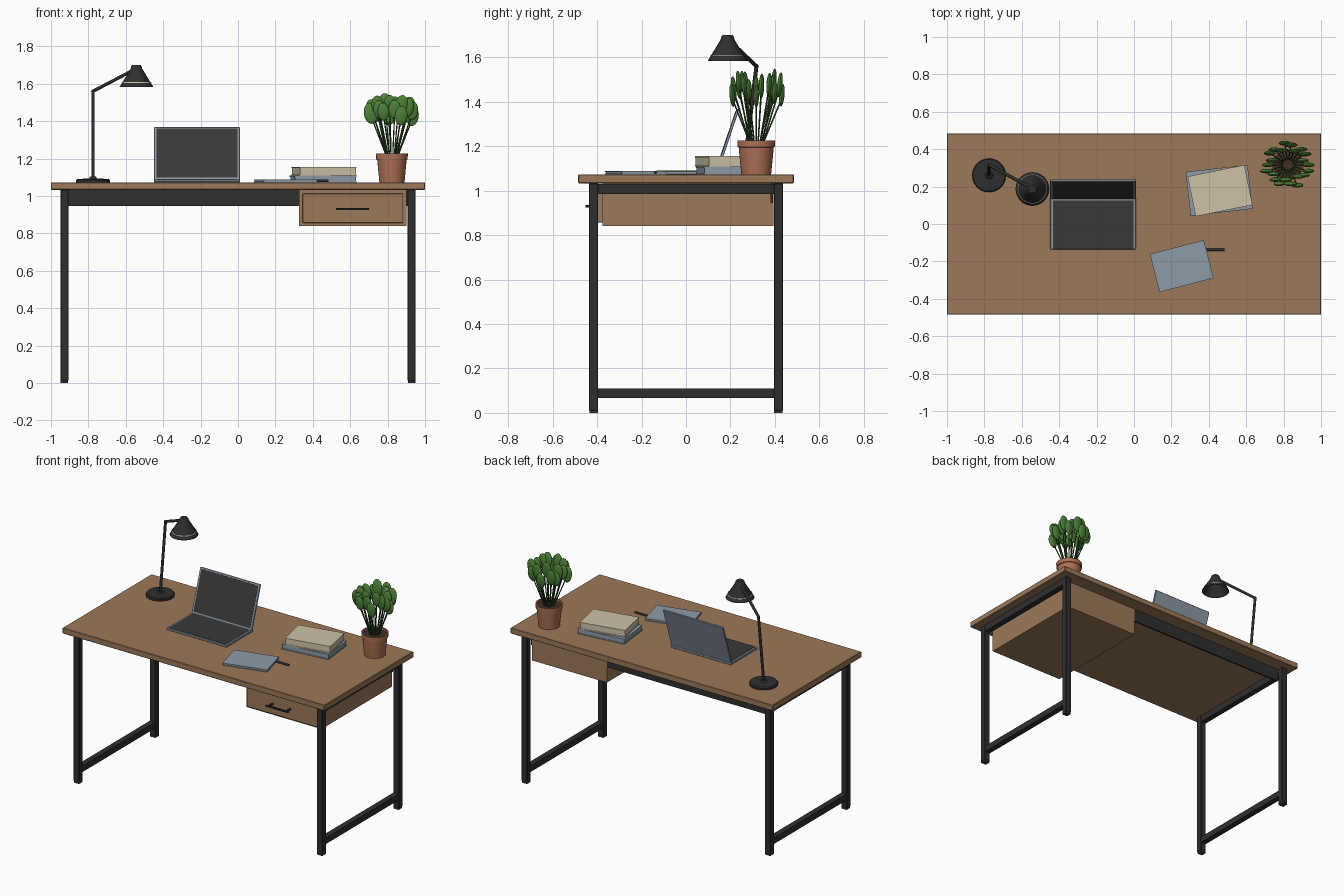
import bpy, bmesh, math, random
from mathutils import Vector, Matrix

if "Cube" in bpy.data.objects:
    bpy.data.objects.remove(bpy.data.objects["Cube"])

random.seed(4)

def mat(name, r, g, b):
    m = bpy.data.materials.new(name)
    m.diffuse_color = (r, g, b, 1)
    m.use_nodes = True
    m.node_tree.nodes["Principled BSDF"].inputs["Base Color"].default_value = m.diffuse_color
    return m

WOOD = mat("tan_wood", .33, .19, .10)
METAL = mat("black_metal", .028, .028, .029)
DARK = mat("dark_panel", .04, .04, .04)
BLUE = mat("blue_grey", .27, .33, .39)
CREAM = mat("cream", .62, .54, .39)
CLAY = mat("terracotta", .42, .165, .09)
LEAF = mat("leaf_green", .075, .22, .04)
STEM = mat("stem_green", .03, .10, .02)
SOIL = mat("soil_brown", .05, .03, .018)

def finish(name, bm, m, smooth=False):
    bmesh.ops.recalc_face_normals(bm, faces=bm.faces)
    me = bpy.data.meshes.new(name)
    bm.to_mesh(me)
    bm.free()
    me.materials.append(m)
    ob = bpy.data.objects.new(name, me)
    bpy.context.collection.objects.link(ob)
    if smooth:
        bpy.ops.object.select_all(action='DESELECT')
        ob.select_set(True)
        bpy.context.view_layer.objects.active = ob
        bpy.ops.object.shade_smooth_by_angle(angle=math.radians(35))
    return ob

def box(name, lo, hi, m, bevel=0, xform=None):
    bm = bmesh.new()
    lo, hi = Vector(lo), Vector(hi)
    bmesh.ops.create_cube(bm, size=1, matrix=Matrix.Translation((lo + hi) / 2)
                          @ Matrix.Diagonal((*(hi - lo), 1)))
    if bevel:
        bmesh.ops.bevel(bm, geom=bm.edges[:], offset=bevel, segments=1, affect='EDGES')
    if xform:
        bm.transform(xform)
    return finish(name, bm, m)

def lathe(name, profile, at, m, n=32):
    # revolve (radius, z) points around a vertical axis
    bm = bmesh.new()
    vs = [bm.verts.new((r, 0, z)) for r, z in profile]
    es = [bm.edges.new(p) for p in zip(vs, vs[1:])]
    bmesh.ops.spin(bm, geom=vs + es, cent=(0, 0, 0), axis=(0, 0, 1),
                   angle=math.tau, steps=n)
    bmesh.ops.remove_doubles(bm, verts=bm.verts, dist=1e-5)
    bm.transform(Matrix.Translation((at[0], at[1], 0)))
    return finish(name, bm, m, True)

def rod(bm, a, b, r, n=12):
    a, b = Vector(a), Vector(b)
    rot = (b - a).to_track_quat('Z', 'Y').to_matrix().to_4x4()
    bmesh.ops.create_cone(bm, cap_ends=True, segments=n, radius1=r, radius2=r,
                          depth=(b - a).length,
                          matrix=Matrix.Translation((a + b) / 2) @ rot)

def tube(name, pts, r, m, n=12):
    bm = bmesh.new()
    for a, b in zip(pts, pts[1:]):
        rod(bm, a, b, r, n)
    for p in pts[1:-1]:
        bmesh.ops.create_uvsphere(bm, u_segments=n, v_segments=8, radius=r * 1.1,
                                  matrix=Matrix.Translation(p))
    return finish(name, bm, m, True)

# desk top and metal frame
box("desk_top", (-1, -.485, 1.033), (1, .485, 1.073), WOOD, .003)
for sx, side in ((-1, "left"), (1, "right")):
    x0, x1 = sorted((sx * .95, sx * .907))
    for sy, end in ((-1, "front"), (1, "back")):
        y0, y1 = sorted((sy * .437, sy * .395))
        box(f"{side}_{end}_leg", (x0, y0, .01), (x1, y1, 1.033), METAL, .003)
        box(f"{side}_{end}_foot", (x0 + .002, y0 + .002, 0), (x1 - .002, y1 - .002, .012), DARK)
    box(f"{side}_low_bar", (x0 + .002, -.396, .068), (x1 - .002, .396, .11), METAL)
    box(f"{side}_top_rail", (x0 + .002, -.396, .985), (x1 - .002, .396, 1.03), METAL)
box("back_rail", (-.908, .381, .945), (.908, .392, 1.033), METAL)

# drawer with raised front panel and bar handle
box("drawer_box", (.327, -.375, .84), (.9, .394, 1.0325), WOOD)
box("drawer_front", (.345, -.398, .856), (.883, -.374, 1.012), WOOD, .002)
box("drawer_handle", (.525, -.452, .924), (.70, -.44, .936), METAL, .002)
for x in (.545, .68):
    box("handle_post", (x - .005, -.442, .925), (x + .005, -.397, .935), METAL)

# desk lamp
BX, BY = -.775, .26
lathe("lamp_base", [(0, 1.073), (.09, 1.073), (.09, 1.085), (.085, 1.091), (.02, 1.093),
                    (.016, 1.105), (0, 1.105)], (BX, BY), METAL, 40)
tube("lamp_arm", [(BX, BY, 1.09), (BX, .317, 1.56), (-.555, .195, 1.675)], .009, METAL)
SH = (-.543, .187)
lathe("lamp_shade", [(0, 1.70), (.022, 1.70), (.028, 1.693), (.031, 1.68), (.09, 1.583),
                     (.086, 1.583), (.027, 1.68), (0, 1.685)], SH, METAL, 40)
lathe("shade_ring", [(.078, 1.605), (.0795, 1.605), (.0775, 1.609), (.073, 1.609),
                     (.078, 1.605)], SH, CREAM, 40)

# laptop
box("laptop_base", (-.448, -.137, 1.073), (.01, .15, 1.089), BLUE, .003)
box("laptop_deck", (-.434, -.133, 1.088), (-.004, .125, 1.091), DARK)
tilt = Matrix.Translation((-.219, .132, 1.085)) @ Matrix.Rotation(math.radians(-18.7), 4, 'X')
box("laptop_lid", (-.229, 0, 0), (.229, .012, .3), BLUE, .002, tilt)
box("laptop_screen", (-.216, -.002, .014), (.216, .002, .289), DARK, 0, tilt)

# books and notebook: two covers around a slightly inset block
def book(name, at, w, d, h, z, deg, m, cover=.006):
    T = Matrix.Translation((at[0], at[1], z)) @ Matrix.Rotation(math.radians(deg), 4, 'Z')
    box(name + "_bottom_cover", (-w / 2, -d / 2, 0), (w / 2, d / 2, cover), m, 0, T)
    box(name + "_top_cover", (-w / 2, -d / 2, h - cover), (w / 2, d / 2, h), m, 0, T)
    box(name + "_pages", (-w / 2 + .003, -d / 2 + .003, cover),
        (w / 2 - .003, d / 2 - .003, h - cover), m, 0, T)

book("lower_book", (.455, .18), .333, .236, .035, 1.073, 6.5, BLUE)
book("upper_book", (.46, .178), .31, .218, .048, 1.108, 11.5, CREAM)
book("notebook", (.255, -.225), .298, .21, .015, 1.073, 14.5, BLUE, .004)
tube("pen", [(.32, -.138, 1.081), (.485, -.138, 1.081)], .007, METAL)

# plant pot and soil
P = (.823, .316)
lathe("plant_pot", [(0, 1.073), (.067, 1.073), (.079, 1.195), (.084, 1.196), (.085, 1.226),
                    (.077, 1.226), (.075, 1.205), (0, 1.205)], P, CLAY)
lathe("soil", [(0, 1.213), (.0755, 1.213), (.075, 1.2), (0, 1.2)], P, SOIL)

# stems fan out, each carrying a flattened oval leaf
stems, leaves = bmesh.new(), bmesh.new()
N = 22
for i in range(N):
    a = math.tau * i / N
    r = (.113, .085, .102)[i % 3] + random.uniform(-.006, .006)
    z = (1.43, 1.475, 1.455)[i % 3] + random.uniform(-.02, .015)
    c, s = math.cos(a), math.sin(a)
    tip = (P[0] + r * c, P[1] + r * s, z)
    rod(stems, (P[0] + .028 * c, P[1] + .028 * s, 1.205), tip, .0035, 6)
    k = random.uniform(.9, 1.1)
    M = (Matrix.Translation((tip[0], tip[1], z + .012))
         @ Matrix.Rotation(c * .15, 4, 'Y') @ Matrix.Rotation(-s * .1, 4, 'X')
         @ Matrix.Diagonal((.034 * k, .012, .053 * k, 1)))
    bmesh.ops.create_uvsphere(leaves, u_segments=16, v_segments=10, radius=1, matrix=M)
finish("plant_stems", stems, STEM, True)
finish("plant_leaves", leaves, LEAF, True)
